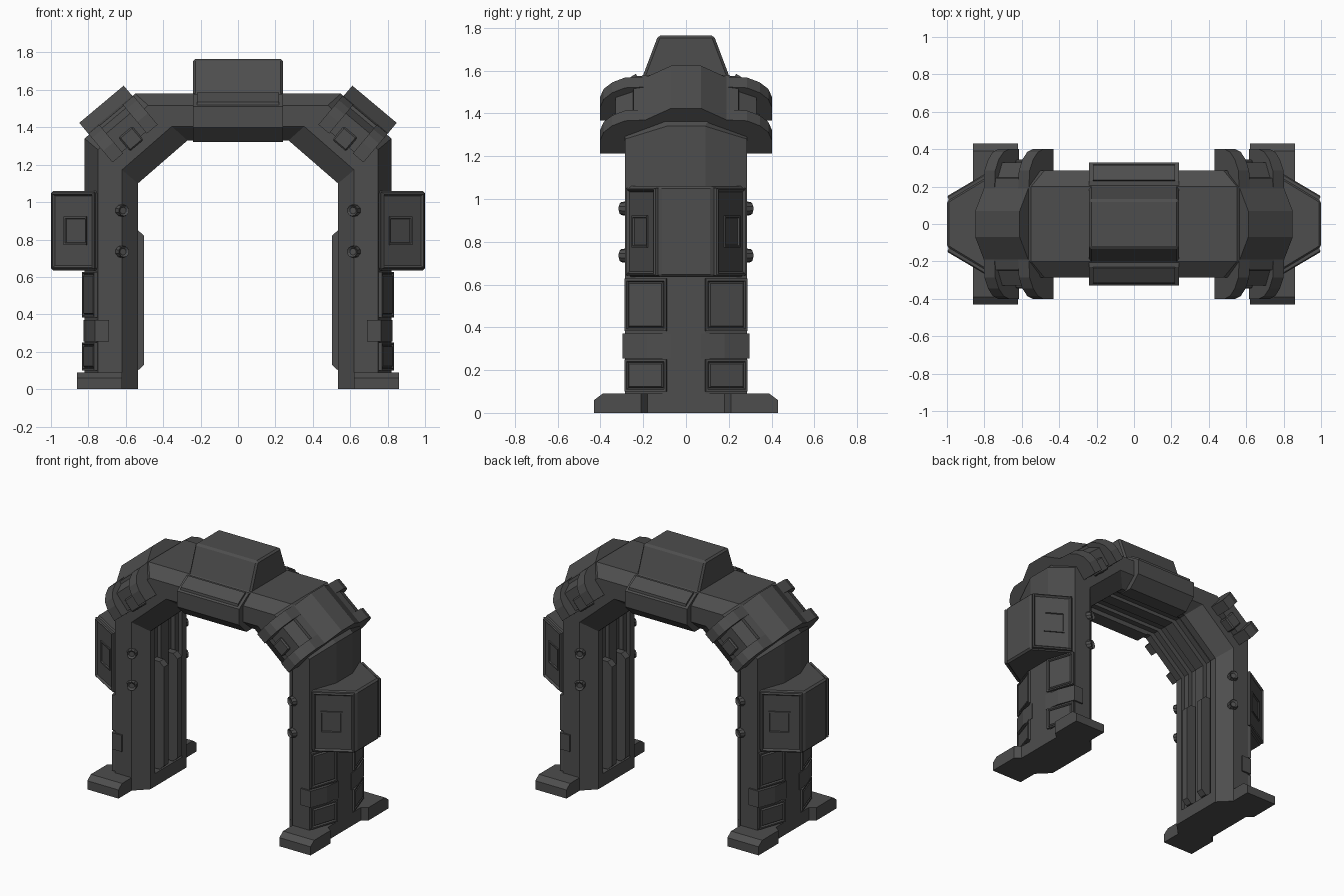
import bpy, bmesh
from math import radians, cos, sin
from mathutils import Matrix, Vector

cube = bpy.data.objects.get("Cube")
if cube:
    bpy.data.objects.remove(cube, do_unlink=True)

grey = bpy.data.materials.new("dark_grey")
grey.use_nodes = True
COLOUR = (0.075, 0.075, 0.075, 1)
grey.diffuse_color = COLOUR
grey.node_tree.nodes["Principled BSDF"].inputs["Base Color"].default_value = COLOUR


def finish(name, bm, mirror="", bevel=0):
    """Turn a bmesh into an object, mirrored across the world axes named."""
    bmesh.ops.recalc_face_normals(bm, faces=bm.faces)
    mesh = bpy.data.meshes.new(name)
    bm.to_mesh(mesh)
    bm.free()
    mesh.materials.append(grey)
    obj = bpy.data.objects.new(name, mesh)
    bpy.context.collection.objects.link(obj)
    if bevel:
        mod = obj.modifiers.new("bevel", "BEVEL")
        mod.width, mod.segments = bevel, 1
        mod.limit_method = "ANGLE"
    if mirror:
        mod = obj.modifiers.new("mirror", "MIRROR")
        mod.use_axis = ("x" in mirror, "y" in mirror, False)
        mod.use_mirror_merge = False
    return obj


def loft(name, rings, mirror="", bevel=0):
    """Skin a row of matching closed rings and cap both ends."""
    bm = bmesh.new()
    rows = [[bm.verts.new(p) for p in ring] for ring in rings]
    count = len(rows[0])
    for a, b in zip(rows, rows[1:]):
        for i in range(count):
            j = (i + 1) % count
            bm.faces.new((a[i], a[j], b[j], b[i]))
    bm.faces.new(rows[0])
    bm.faces.new(rows[-1])
    return finish(name, bm, mirror, bevel)


def both_sides(half):
    """Complete a (value, y) half profile with its -y reflection."""
    return half + [(v, -y) for v, y in reversed(half)]


def upright(name, outline, z0, z1, mirror="x", bevel=0):
    return loft(name, [[(x, y, z) for x, y in outline] for z in (z0, z1)], mirror, bevel)


def panel(name, centre, angle, width, height, steps, thick=0.012):
    """Plate on a slanted wall; steps are (inset, depth) of its outer face."""
    bm = bmesh.new()
    bmesh.ops.create_cube(bm, size=1)
    bmesh.ops.scale(bm, vec=(thick * 2, width, height), verts=bm.verts)
    face = max(bm.faces, key=lambda f: f.normal.x)
    for inset, depth in steps:
        bmesh.ops.inset_individual(bm, faces=[face], thickness=inset, depth=depth)
    bm.transform(Matrix.Translation(centre) @ Matrix.Rotation(radians(angle), 4, "Z"))
    return finish(name, bm, "xy")


# Arch: one grooved section carried up a leg, over the beam and down again
def section(outer, inner, flat):
    half = [(0, flat), (.25, .285), (.7, .285), (1, .2), (1, .15), (.9, .15),
            (.9, .11), (.8, .11), (.8, .04), (.9, .04)]
    o, i = Vector(outer), Vector(inner)
    ring = []
    for f, y in both_sides(half):
        p = o.lerp(i, f)
        ring.append((p.x, y, p.y))
    return ring


stations = [((.82, 0), (.535, 0), .09), ((.82, 1.34), (.535, 1.1), .09),
            ((.55, 1.58), (.27, 1.33), .2)]
right_half = [section(*s) for s in stations]
left_half = [[(-x, y, z) for x, y, z in ring] for ring in reversed(right_half)]
loft("arch_frame", right_half + left_half)

# Feet with sloping toes
foot = both_sides([(.82, .18), (.86, .21), (.86, .43), (.62, .43), (.62, .285), (.535, .2)])
foot_top = [(x, max(-.39, min(.39, y))) for x, y in foot]
loft("foot", [[(x, y, z) for x, y in ring]
              for ring, z in ((foot, 0), (foot, .06), (foot_top, .09))], "x")

# Short rails on the inside of each leg
rail = [(.6, .05), (.6, .1), (.535, .1), (.535, .05)]
rail_out = [(x if x > .55 else .502, y) for x, y in rail]
loft("inner_rail", [[(x, y, z) for x, y in ring]
                    for ring, z in ((rail, .1), (rail_out, .13), (rail_out, .82), (rail, .85))], "xy")

# Side pods with framed slanted cheeks and a small window
pod = both_sides([(1, .125), (.76, .27), (.7, .27)])
upright("side_pod", pod, .635, 1.06, bevel=.012)
panel("pod_cheek", (.877, .2, .847), 59.5, .265, .41, [(.012, .006), (.014, -.012)])
panel("pod_window", (.865, .207, .847), 59.5, .14, .15, [(.012, 0), (.012, -.02)], .014)

# Leg panels and the strap between them
frame_steps = [(.014, 0), (.008, -.01), (.01, .01)]
panel("upper_leg_panel", (.79, .186, .505), 18.4, .205, .245, frame_steps)
panel("lower_leg_panel", (.79, .186, .175), 18.4, .205, .15, frame_steps)
strap = [(.825, .07), (.81, .18), (.765, .296), (.69, .296), (.69, .2), (.75, .07)]
upright("leg_strap", strap, .255, .37, "xy")

# Bolts on the inner edge of each leg
for height in (.955, .735):
    bm = bmesh.new()
    bmesh.ops.create_cone(bm, cap_ends=True, segments=10, radius1=.038, radius2=.03, depth=.05)
    tip = max(bm.faces, key=lambda f: f.normal.z)
    bmesh.ops.inset_individual(bm, faces=[tip], thickness=.012, depth=-.012)
    turn = Vector((-.4, .9, 0)).to_track_quat("Z", "Y").to_matrix().to_4x4()
    bm.transform(Matrix.Translation((.62, .28, height)) @ turn)
    finish("leg_bolt", bm, "xy")


# Corner clamps, drawn along (t) and out from (n) the diagonal
C, S = cos(radians(40)), sin(radians(40))


def diagonal(name, profile, t0, t1, mirror="x", bevel=0):
    return loft(name, [[(-C * t + S * n, y, S * t + C * n) for n, y in profile]
                       for t in (t0, t1)], mirror, bevel)


diagonal("corner_cap", both_sides([(1.636, .07), (1.565, .19), (1.555, .245), (1.45, .26),
                                   (1.4, .26)]), .265, .575)
diagonal("clamp_core", both_sides([(1.54, .24), (1.5, .33), (1.37, .33), (1.37, .25)]), .28, .56)
rib = [(1.565, .19), (1.56, .285), (1.53, .345), (1.49, .385), (1.44, .402), (1.36, .402),
       (1.36, .25), (1.45, .19)]
for start in (.265, .505):
    diagonal("clamp_rib", rib, start, start + .075, "xy")
diagonal("clamp_block", [(1.44, .3), (1.44, .345), (1.345, .345), (1.345, .27)],
         .375, .47, "xy", .008)


# Beam crown and the stepped plates on its front and back
def along_x(name, profile, half_width, mirror="", bevel=0):
    return loft(name, [[(x, y, z) for y, z in profile]
                       for x in (-half_width, half_width)], mirror, bevel)


along_x("crown_block", [(-.2, 1.56), (-.2, 1.58), (-.13, 1.765), (.13, 1.765), (.2, 1.58),
                        (.2, 1.56)], .24, bevel=.012)
along_x("beam_plate", [(.2, 1.575), (.23, 1.575), (.33, 1.51), (.33, 1.40), (.25, 1.322),
                       (.15, 1.322), (.15, 1.5)], .24, "y")
along_x("beam_plate_ledge", [(.22, 1.56), (.235, 1.585), (.315, 1.535), (.32, 1.50)], .22, "y")
